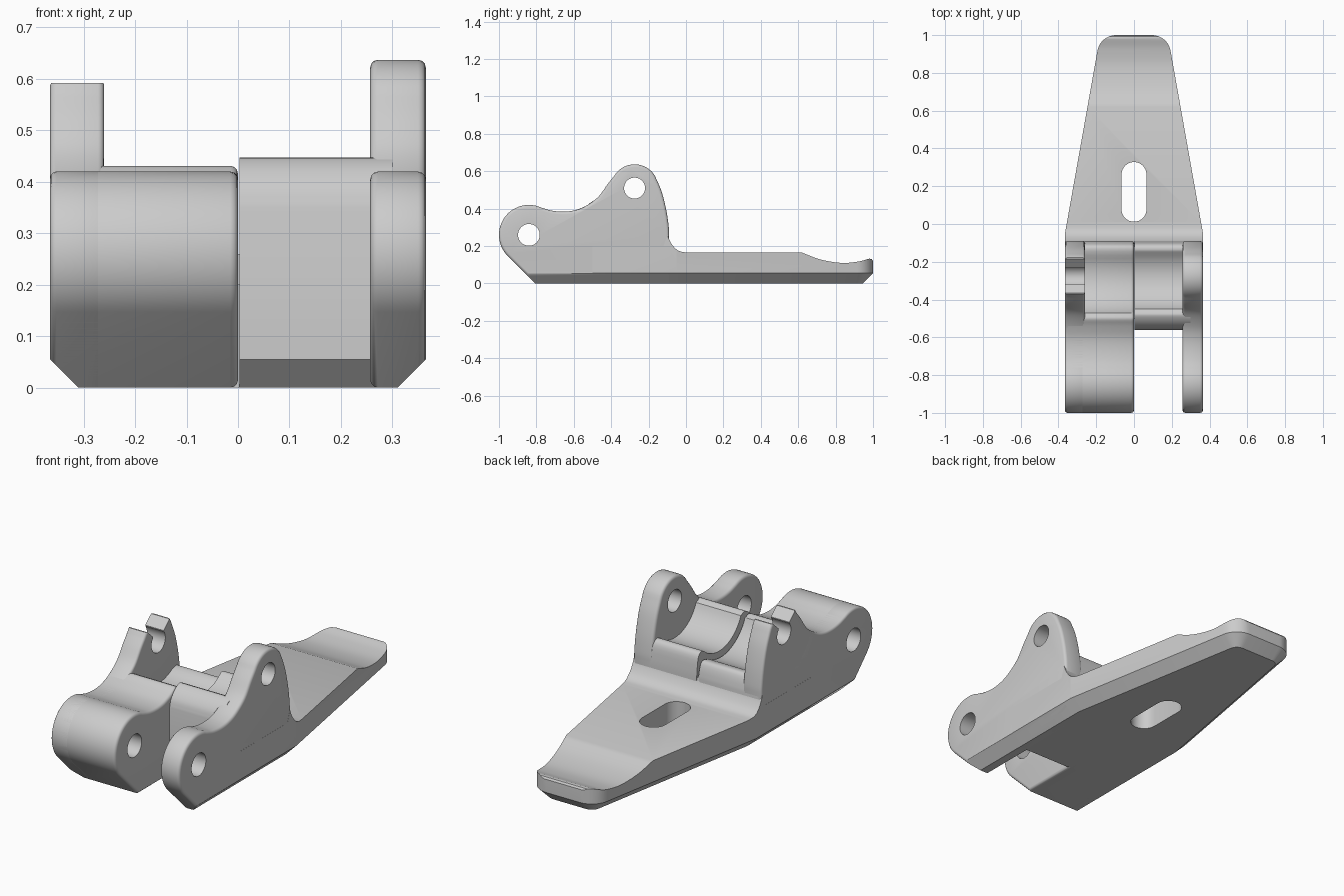
import bpy, bmesh, math
from mathutils import Vector

cube = bpy.data.objects.get("Cube")
if cube:
    bpy.data.objects.remove(cube, do_unlink=True)

grey = bpy.data.materials.new("plain_grey")
grey.use_nodes = True
grey.diffuse_color = (0.6, 0.6, 0.6, 1)
grey.node_tree.nodes["Principled BSDF"].inputs["Base Color"].default_value = (0.6, 0.6, 0.6, 1)

FRONT_PIVOT = (-0.84, 0.26)
REAR_PIVOT = (-0.275, 0.51)
HALF = 0.365


def arc(centre, radius, start, end, steps=16):
    angles = [math.radians(start + (end - start) * i / steps) for i in range(steps + 1)]
    return [(centre[0] + radius * math.cos(a), centre[1] + radius * math.sin(a)) for a in angles]


def spline(points, steps=5):
    """Smooth curve through the points, without the first and last one."""
    p = [Vector(q) for q in points]
    p = [2 * p[0] - p[1]] + p + [2 * p[-1] - p[-2]]
    out = []
    for a, b, c, d in zip(p, p[1:], p[2:], p[3:]):
        for i in range(steps):
            t = i / steps
            v = 0.5 * (2 * b + (c - a) * t + (2 * a - 5 * b + 4 * c - d) * t ** 2
                       + (3 * b - a - 3 * c + d) * t ** 3)
            out.append(tuple(v))
    return out[1:]


def to_object(name, bm):
    bmesh.ops.recalc_face_normals(bm, faces=bm.faces)
    mesh = bpy.data.meshes.new(name)
    bm.to_mesh(mesh)
    bm.free()
    mesh.materials.append(grey)
    obj = bpy.data.objects.new(name, mesh)
    bpy.context.collection.objects.link(obj)
    return obj


def loft(name, lower, upper, rounding=0):
    """Solid between two matching loops; rounding softens the rims."""
    bm = bmesh.new()
    a = [bm.verts.new(v) for v in lower]
    b = [bm.verts.new(v) for v in upper]
    n = len(a)
    caps = [bm.faces.new(a), bm.faces.new(b)]
    for i in range(n):
        j = (i + 1) % n
        bm.faces.new((a[i], a[j], b[j], b[i]))
    bmesh.ops.recalc_face_normals(bm, faces=bm.faces)
    if rounding:
        rims = list({e for f in caps for e in f.edges})
        bmesh.ops.bevel(bm, geom=rims, offset=rounding, segments=3, profile=0.5,
                        affect='EDGES', clamp_overlap=False)
    return to_object(name, bm)


def side_prism(name, profile, x0, x1, rounding=0):
    return loft(name, [(x0, y, z) for y, z in profile],
                [(x1, y, z) for y, z in profile], rounding)


def boolean(obj, cutter, operation):
    mod = obj.modifiers.new(operation, 'BOOLEAN')
    mod.object = cutter
    mod.operation = operation
    mod.solver = 'EXACT'
    bpy.context.view_layer.objects.active = obj
    bpy.ops.object.modifier_apply(modifier=mod.name)


# Plan outline with a chamfered lower edge
right = [(HALF + 0.0005, -1.1), (HALF + 0.0005, -0.05)] + arc((0.095, 0.9), 0.1, 10, 90, 10)
plan = [Vector(p) for p in right + [(-x, y) for x, y in reversed(right)]]


def inset(points, distance):
    out = []
    for i, p in enumerate(points):
        e1 = (p - points[i - 1]).normalized()
        e2 = (points[(i + 1) % len(points)] - p).normalized()
        n1, n2 = Vector((e1.y, -e1.x)), Vector((e2.y, -e2.x))
        out.append(p - distance * (n1 + n2) / (1 + n1.dot(n2)))
    return out


CHAMFER = 0.055
bm = bmesh.new()
rings = [[bm.verts.new((p.x, p.y, z)) for p in pts]
         for pts, z in ((inset(plan, CHAMFER), 0), (plan, CHAMFER), (plan, 1))]
bm.faces.new(rings[0])
bm.faces.new(rings[2])
for low, high in zip(rings, rings[1:]):
    for i in range(len(low)):
        j = (i + 1) % len(low)
        bm.faces.new((low[i], low[j], high[j], high[i]))
envelope = to_object("outline_cutter", bm)

# Hole, slot and snap-in mouth cutters
front_hole = side_prism("front_hole_cutter", arc(FRONT_PIVOT, 0.058, 0, 352.5, 47), -0.5, 0.5)
rear_hole = side_prism("rear_hole_cutter", arc(REAR_PIVOT, 0.056, 0, 352.5, 47), -0.5, 0.5)
slot_outline = arc((0, 0.262), 0.066, 0, 180) + arc((0, 0.078), 0.066, 180, 360)
slot = loft("slot_cutter", [(x, y, -0.1) for x, y in slot_outline],
            [(x, y, 0.5) for x, y in slot_outline])
half_mouth = [(0.043, 0.53), (0.043, 0.55), (0.09, 0.592), (0.25, 0.592), (0.25, 0.7)]
mouth_outline = ([(REAR_PIVOT[0] + d, z) for d, z in half_mouth]
                 + [(REAR_PIVOT[0] - d, z) for d, z in reversed(half_mouth)])
mouth = side_prism("mouth_cutter", mouth_outline, -0.5, 0.0)

# Shared profile pieces
nose = [(-0.09, 0), (-0.806, 0)] + arc(FRONT_PIVOT, 0.16, 225, 65, 28)
valley = [(-0.772, 0.405), (-0.72, 0.39), (-0.66, 0.384), (-0.6, 0.39), (-0.54, 0.412)]
cheek = (nose + spline(valley + [(-0.47, 0.462), (-0.42, 0.53), (-0.385, 0.5735)])
         + arc(REAR_PIVOT, 0.127, 150, 30, 20)
         + spline([(-0.165, 0.5735), (-0.13, 0.49), (-0.105, 0.39), (-0.092, 0.3), (-0.09, 0.25)])
         + [(-0.09, 0.25)])


def cradle(radius, lip_z, ridge_z):
    """Trough around the rear pivot, then the ridge and the back wall."""
    start = 180 + math.degrees(math.asin((REAR_PIVOT[1] - lip_z) / radius))
    end = 360 - math.degrees(math.asin((REAR_PIVOT[1] - ridge_z) / radius))
    trough = arc(REAR_PIVOT, radius, start, end, 18)
    ridge = [trough[-1], (-0.137, ridge_z + 0.008), (-0.115, ridge_z + 0.002),
             (-0.1, ridge_z - 0.03), (-0.09, 0.25)]
    return trough + spline(ridge, 3) + [(-0.09, 0.25)]


# Side plates
left_plate = side_prism("left_side_plate", cheek, 0.257, HALF, 0.015)
right_plate = side_prism("right_side_plate", cheek, -HALF, -0.26, 0.012)

# Front block with the lower half of the cradle
block_profile = nose + spline(valley + [(-0.505, 0.43), (-0.485, 0.428)], 4) + cradle(0.215, 0.42, 0.325)
front_block = side_prism("front_block", block_profile, -HALF, 0, 0.015)

# Raised half of the cradle, behind the notch
raised_profile = ([(-0.09, 0), (-0.56 + CHAMFER, 0), (-0.56, CHAMFER), (-0.56, 0.35)]
                  + spline([(-0.56, 0.35), (-0.548, 0.39), (-0.52, 0.425), (-0.485, 0.446), (-0.465, 0.443)], 4)
                  + cradle(0.19, 0.435, 0.365))
raised_cradle = side_prism("raised_cradle", raised_profile, 0.003, 0.3)

# Tail plate with a dished end
tail_profile = ([(-0.5, 0), (-0.5, 0.2), (-0.12, 0.2), (-0.1, 0.26)]
                + spline([(-0.1, 0.26), (-0.085, 0.225), (-0.06, 0.19), (-0.03, 0.171), (0.01, 0.165)])
                + [(0.01, 0.165), (0.62, 0.165)]
                + spline([(0.62, 0.165), (0.72, 0.128), (0.83, 0.11), (0.92, 0.117), (0.98, 0.133)])
                + [(0.98, 0.133), (0.992, 0.131), (0.999, 0.122), (1.0, 0.11), (1.02, 0.1), (1.02, 0)])
tail_plate = side_prism("tail_plate", tail_profile, -0.4, 0.4)

# Trim to the outline and cut the openings
cuts = {left_plate: [front_hole, rear_hole], right_plate: [front_hole, rear_hole, mouth],
        front_block: [front_hole], raised_cradle: [], tail_plate: [slot]}
for part, cutters in cuts.items():
    boolean(part, envelope, 'INTERSECT')
    for cutter in cutters:
        boolean(part, cutter, 'DIFFERENCE')

for helper in (envelope, front_hole, rear_hole, slot, mouth):
    bpy.data.objects.remove(helper, do_unlink=True)

for part in cuts:
    bpy.ops.object.select_all(action='DESELECT')
    part.select_set(True)
    bpy.context.view_layer.objects.active = part
    bpy.ops.object.shade_smooth_by_angle(angle=math.radians(32))
